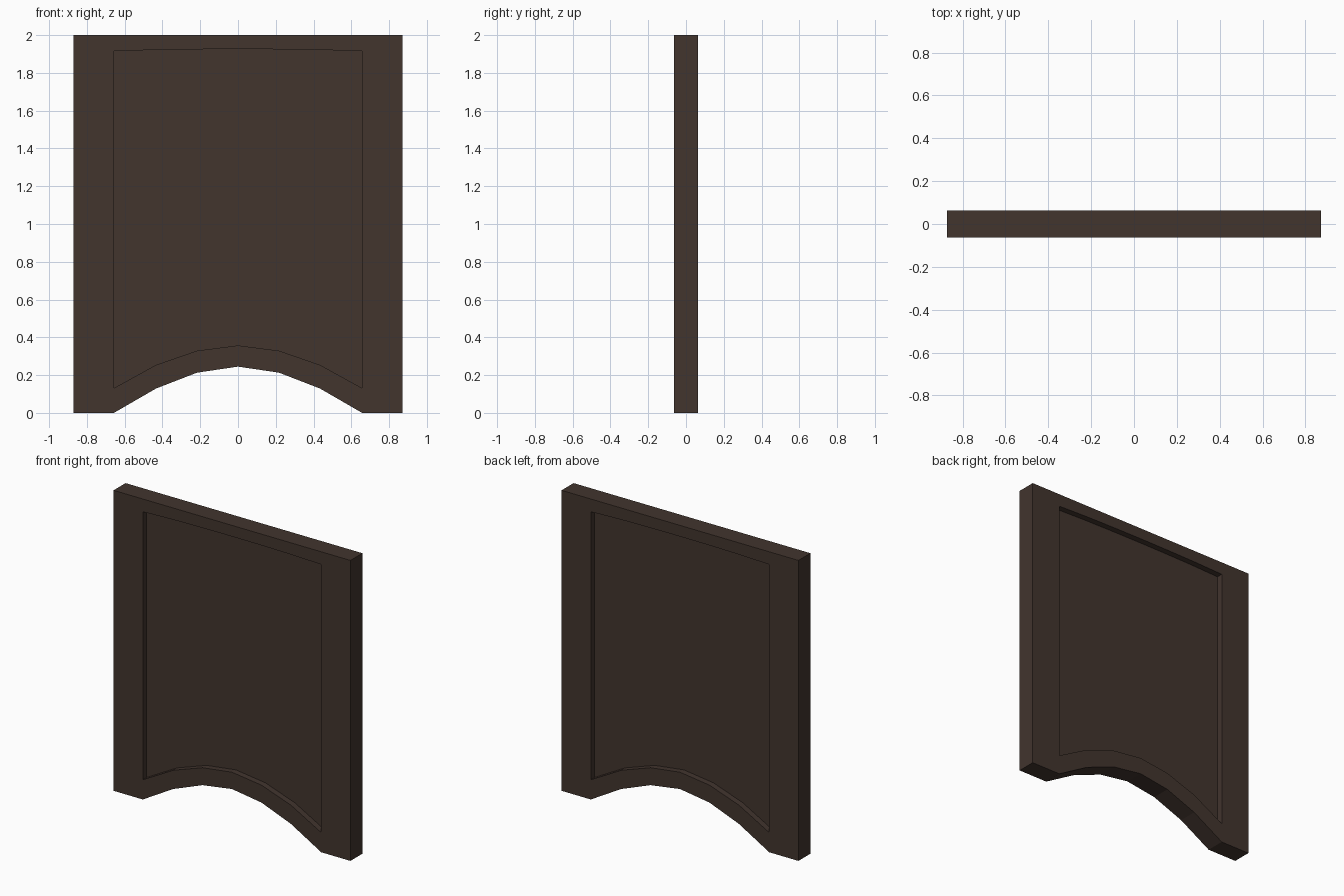
import bpy, bmesh
from mathutils import Vector

if "Cube" in bpy.data.objects:
    bpy.data.objects.remove(bpy.data.objects["Cube"])

HALF_THICK = 0.063
RECESS = 0.041

# Half profile from centre outwards: x, arch bottom, recess bottom, recess top
half = [(0.0, 0.245, 0.357, 1.926),
        (0.217, 0.213, 0.329, 1.925),
        (0.434, 0.129, 0.254, 1.922),
        (0.657, 0.0, 0.131, 1.915),
        (0.872, 0.0, 0.131, 1.915)]
columns = [(-x, a, b, c) for x, a, b, c in reversed(half[1:])] + half

wood = bpy.data.materials.new("dark brown wood")
wood.diffuse_color = (0.054, 0.035, 0.027, 1.0)
wood.use_nodes = True
wood.node_tree.nodes["Principled BSDF"].inputs["Base Color"].default_value = wood.diffuse_color

bm = bmesh.new()

# Front sheet of the panel, in strips following the arch
grid = [[bm.verts.new((x, -HALF_THICK, z)) for z in (*levels, 2.0)]
        for x, *levels in columns]
for left, right in zip(grid, grid[1:]):
    for i in range(3):
        bm.faces.new((left[i], right[i], right[i + 1], left[i + 1]))

# Thicken into a solid board
ext = bmesh.ops.extrude_face_region(bm, geom=bm.faces[:], use_keep_orig=True)
verts = [g for g in ext["geom"] if isinstance(g, bmesh.types.BMVert)]
bmesh.ops.translate(bm, verts=verts, vec=(0, 2 * HALF_THICK, 0))
bmesh.ops.recalc_face_normals(bm, faces=bm.faces[:])

# Sink the arched recess on front and back
for side in (-1, 1):
    field = []
    for f in bm.faces:
        c = f.calc_center_median()
        if abs(c.y - side * HALF_THICK) < 0.001 and abs(c.x) < 0.65 and 0.5 < c.z < 1.8:
            field.append(f)
    ext = bmesh.ops.extrude_face_region(bm, geom=field)
    verts = [g for g in ext["geom"] if isinstance(g, bmesh.types.BMVert)]
    bmesh.ops.translate(bm, verts=verts, vec=Vector((0, -side * RECESS, 0)))
    old = [f for f in field if f.is_valid]
    if old:
        bmesh.ops.delete(bm, geom=old, context='FACES')

bmesh.ops.recalc_face_normals(bm, faces=bm.faces[:])
mesh = bpy.data.meshes.new("arched_panel")
bm.to_mesh(mesh)
bm.free()
mesh.materials.append(wood)
panel = bpy.data.objects.new("arched_panel", mesh)
bpy.context.collection.objects.link(panel)
